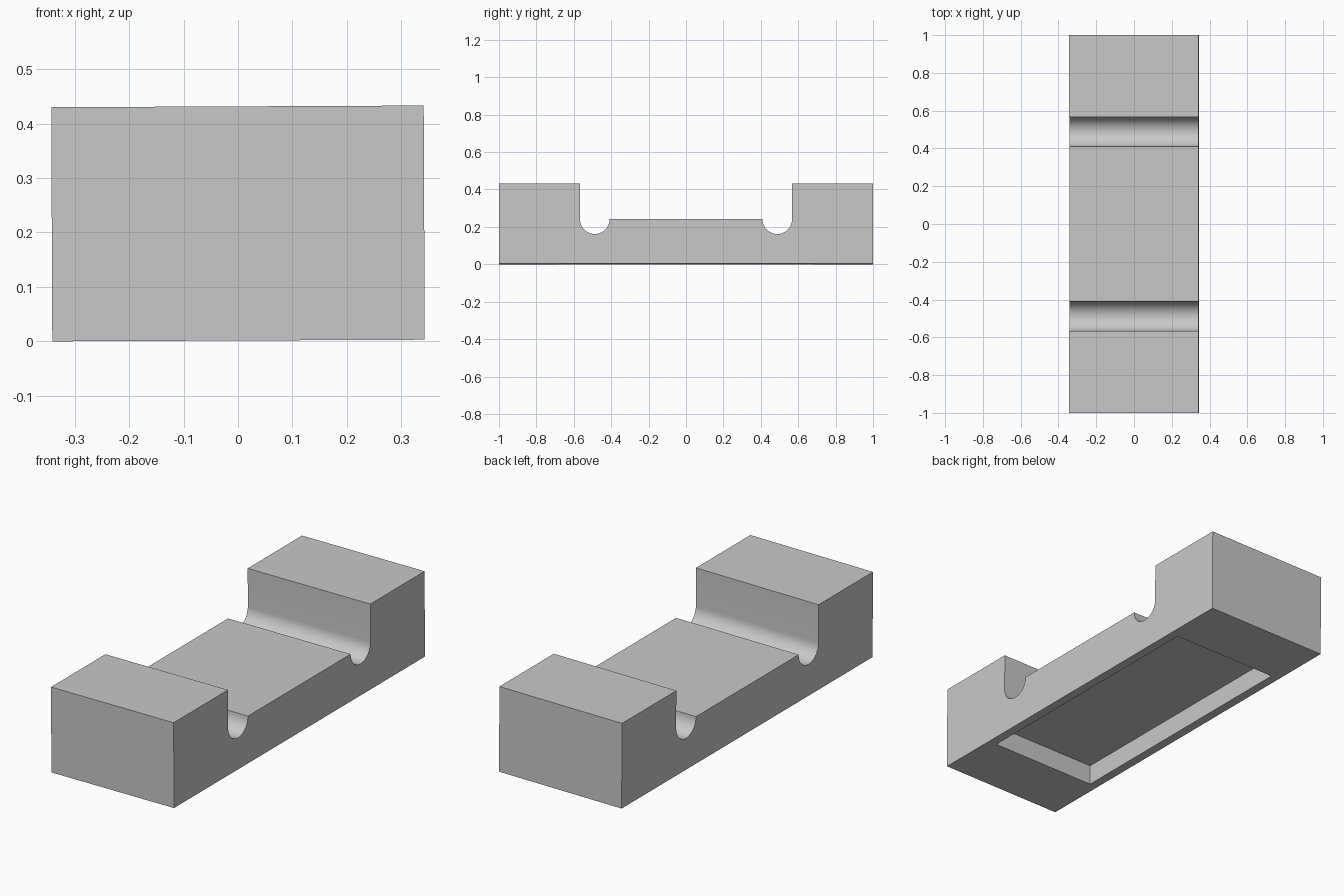
import bpy, bmesh, math
from mathutils import Matrix

if "Cube" in bpy.data.objects:
    bpy.data.objects.remove(bpy.data.objects["Cube"])

HALF_W, HEIGHT = 0.342, 0.43
DECK_Z = 0.238                        # height of the middle deck
GROOVE_Y, GROOVE_R = 0.488, 0.079     # round groove centre and radius
POCKET_X, POCKET_Y, POCKET_D = 0.296, 0.683, 0.102
SEGMENTS = 24

grey = bpy.data.materials.new("grey")
grey.diffuse_color = (0.58, 0.58, 0.58, 1)
grey.use_nodes = True
grey.node_tree.nodes["Principled BSDF"].inputs["Base Color"].default_value = grey.diffuse_color

# Side profile: one half from the deck outward, then mirrored
half = []
for i in range(SEGMENTS + 1):
    a = math.pi + math.pi * i / SEGMENTS
    half.append((GROOVE_Y + GROOVE_R * math.cos(a), DECK_Z + GROOVE_R * math.sin(a)))
half += [(GROOVE_Y + GROOVE_R, HEIGHT), (1, HEIGHT), (1, 0)]
profile = half + [(-y, z) for y, z in reversed(half)]

# Block: extrude the profile across the width
bm = bmesh.new()
side = bm.faces.new([bm.verts.new((-HALF_W, y, z)) for y, z in profile])
ext = bmesh.ops.extrude_face_region(bm, geom=[side])
bmesh.ops.translate(bm, vec=(2 * HALF_W, 0, 0),
                    verts=[v for v in ext["geom"] if isinstance(v, bmesh.types.BMVert)])
bmesh.ops.recalc_face_normals(bm, faces=bm.faces[:])

# Underside pocket: inset the rim, then push the inner face up
floor = next(f for f in bm.faces if f.normal.z < -0.9 and all(abs(v.co.z) < 1e-5 for v in f.verts))
for depth in (0, POCKET_D):
    bmesh.ops.inset_individual(bm, faces=[floor], thickness=0.01)
    for v in floor.verts:
        v.co = (math.copysign(POCKET_X, v.co.x), math.copysign(POCKET_Y, v.co.y), depth)

# Very slight sideways tilt, resting on the ground and centred
bmesh.ops.transform(bm, matrix=Matrix.Rotation(-0.0044, 4, 'Y'), verts=bm.verts[:])
low = min(v.co.z for v in bm.verts)
mid = (min(v.co.x for v in bm.verts) + max(v.co.x for v in bm.verts)) / 2
bmesh.ops.translate(bm, vec=(-mid, 0, -low), verts=bm.verts[:])
bmesh.ops.recalc_face_normals(bm, faces=bm.faces[:])

mesh = bpy.data.meshes.new("cradle_block")
bm.to_mesh(mesh)
bm.free()
mesh.materials.append(grey)
block = bpy.data.objects.new("cradle_block", mesh)
bpy.context.collection.objects.link(block)

# Smooth grooves with sharp block edges
bpy.context.view_layer.objects.active = block
block.select_set(True)
bpy.ops.object.shade_smooth_by_angle(angle=math.radians(30))
